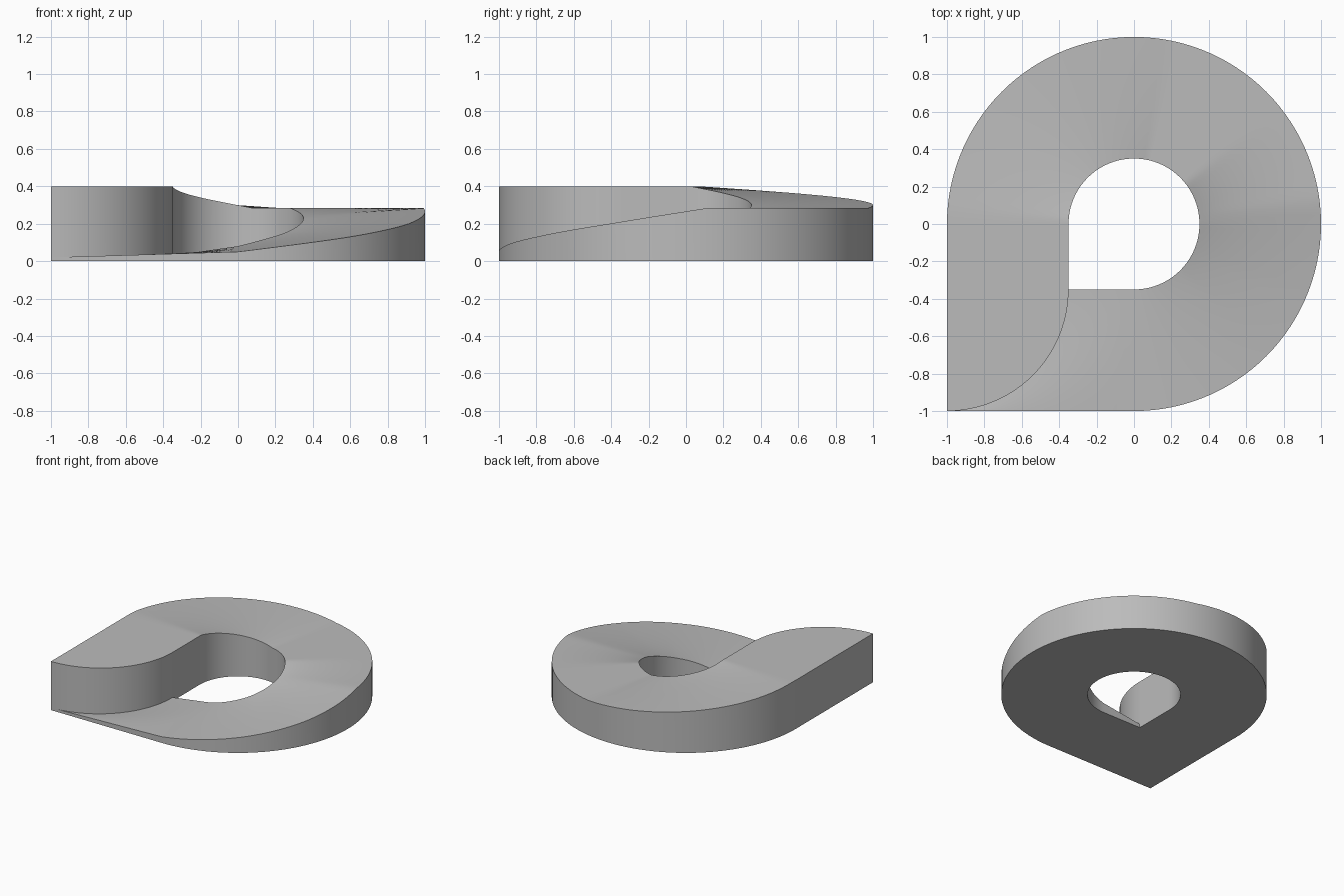
import bpy, bmesh
from math import sin, cos, radians, pi

cube = bpy.data.objects.get("Cube")
if cube:
    bpy.data.objects.remove(cube)

R_IN, R_OUT = 0.35, 1.0
ACROSS = 24          # divisions from hole to rim
START, END = -120, 210   # ring positions; the ends beyond -90 and 180 are straight

# Top height at ring positions in degrees, along the hole and along the rim
INNER = [(START, .03), (-90, .08), (-45, .15), (0, .23), (38, .285),
         (78, .285), (176, .4), (END, .4)]
OUTER = [(START, .02), (-90, .05), (-53, .13), (-24, .2), (7, .285),
         (78, .285), (176, .4), (END, .4)]


def height(keys, p):
    for (a, za), (b, zb) in zip(keys, keys[1:]):
        if p <= b:
            return za + (zb - za) * (p - a) / (b - a)
    return keys[-1][1]


def radial(deg, t):
    r = R_IN + (R_OUT - R_IN) * t
    return r * cos(radians(deg)), r * sin(radians(deg))


def step_curve(t):
    # quarter arc from the hole corner to the outer corner
    w = R_OUT - R_IN
    return -R_OUT + w * cos(t * pi / 2), -R_IN - w * sin(t * pi / 2)


def plan(p, t):
    # ring in the middle, blended to the step curve at both ends
    deg = max(-90, min(180, p))
    u = abs(p - deg) / 30
    (x, y), (cx, cy) = radial(deg, t), step_curve(t)
    return x + (cx - x) * u, y + (cy - y) * u


bm = bmesh.new()
top, base = [], []
for p in range(START, END + 1, 3):
    zi, zo = height(INNER, p), height(OUTER, p)
    row_t, row_b = [], []
    for j in range(ACROSS + 1):
        t = j / ACROSS
        x, y = plan(p, t)
        row_t.append(bm.verts.new((x, y, zi + (zo - zi) * t)))
        row_b.append(bm.verts.new((x, y, 0)))
    top.append(row_t)
    base.append(row_b)

# Sloping top, flat underside, hole wall and rim wall
for i in range(len(top) - 1):
    t0, t1, b0, b1 = top[i], top[i + 1], base[i], base[i + 1]
    for j in range(ACROSS):
        bm.faces.new((t0[j], t0[j + 1], t1[j + 1], t1[j]))
        bm.faces.new((b0[j], b1[j], b1[j + 1], b0[j + 1]))
    for j in (0, ACROSS):
        bm.faces.new((b0[j], t0[j], t1[j], b1[j]))

# Curved step between the low start and the high end
for j in range(ACROSS):
    bm.faces.new((top[0][j], top[0][j + 1], top[-1][j + 1], top[-1][j]))
for j in (0, ACROSS):
    bm.faces.new((base[-1][j], top[0][j], top[-1][j]))

bmesh.ops.remove_doubles(bm, verts=bm.verts, dist=0.0005)
bmesh.ops.recalc_face_normals(bm, faces=bm.faces)

mesh = bpy.data.meshes.new("spiral_ramp_ring")
bm.to_mesh(mesh)
bm.free()
ring = bpy.data.objects.new("spiral_ramp_ring", mesh)
bpy.context.collection.objects.link(ring)

# Plain grey
grey = bpy.data.materials.new("light_grey")
grey.use_nodes = True
colour = (.5, .5, .5, 1)
grey.diffuse_color = colour
grey.node_tree.nodes["Principled BSDF"].inputs["Base Color"].default_value = colour
mesh.materials.append(grey)

bpy.ops.object.select_all(action='DESELECT')
ring.select_set(True)
bpy.context.view_layer.objects.active = ring
bpy.ops.object.shade_smooth_by_angle(angle=radians(30))
